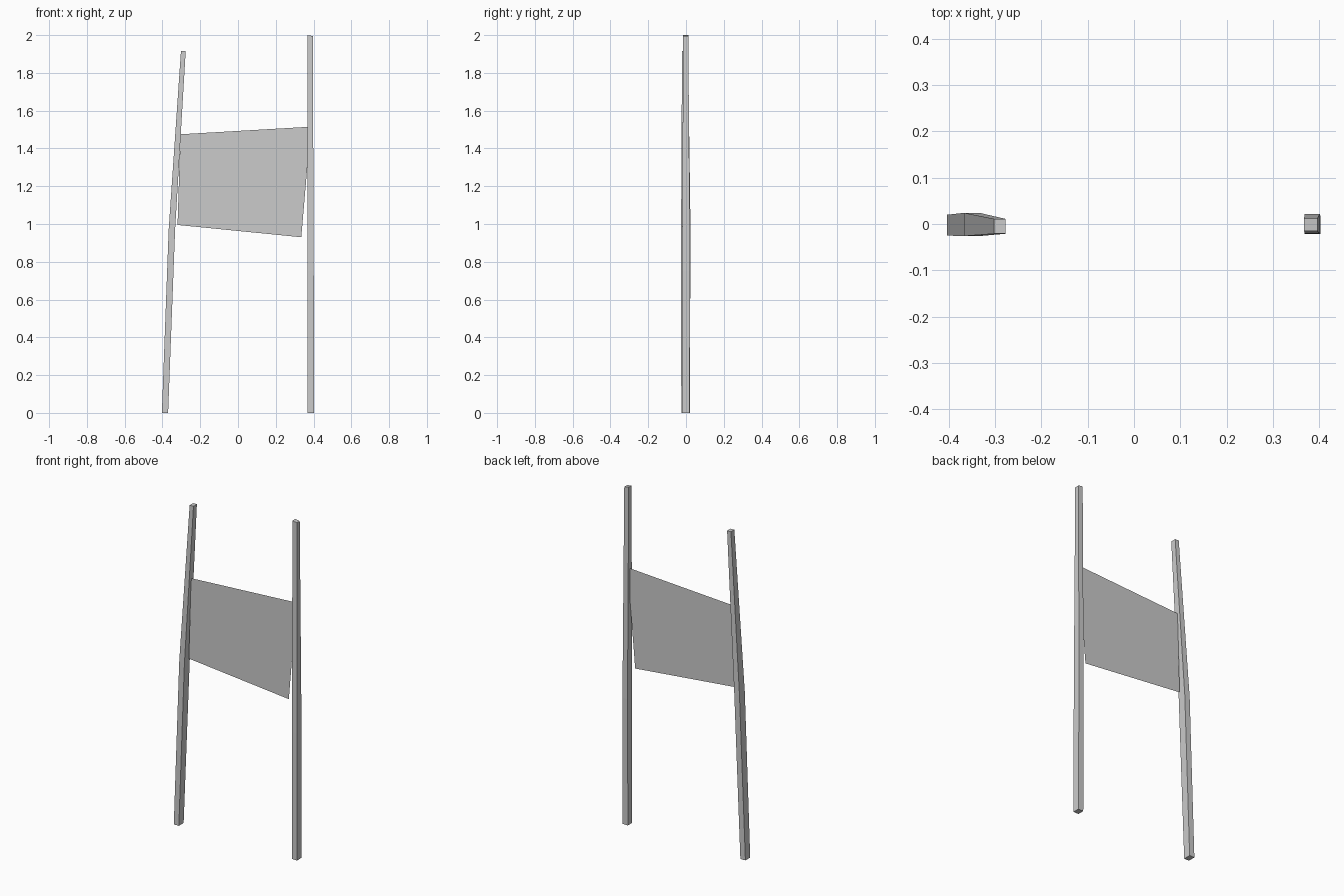
import bpy
import bmesh

old = bpy.data.objects.get("Cube")
if old:
    bpy.data.objects.remove(old, do_unlink=True)

grey = bpy.data.materials.new("plain grey")
grey.use_nodes = True
colour = (0.6, 0.6, 0.6, 1)
grey.diffuse_color = colour
grey.node_tree.nodes["Principled BSDF"].inputs["Base Color"].default_value = colour


def finish(name, bm):
    mesh = bpy.data.meshes.new(name)
    bm.to_mesh(mesh)
    bm.free()
    mesh.materials.append(grey)
    bpy.context.collection.objects.link(bpy.data.objects.new(name, mesh))


def post(name, sections, slant):
    """Loft a rough-cut square pole through (z, x0, x1, y0, y1) sections."""
    bm = bmesh.new()
    rings = []
    for z, x0, x1, y0, y1 in sections:
        corners = [(x0, y0), (x1, y0), (x1, y1), (x0, y1)]
        rings.append([bm.verts.new((x, y, z)) for x, y in corners])
    for low, high in zip(rings, rings[1:]):
        for i in range(4):
            j = (i + 1) % 4
            bm.faces.new((low[i], low[j], high[j], high[i]))
    bm.faces.new(rings[0][::-1])
    bm.faces.new(rings[-1])
    # Uneven cut at the top
    for v in rings[-1][1:3]:
        v.co.z -= slant
    bmesh.ops.recalc_face_normals(bm, faces=bm.faces)
    finish(name, bm)


# Leaning pole with a bend at mid height
post("right_post", [(0, -0.403, -0.37, -0.025, 0.02),
                    (0.97, -0.367, -0.333, -0.026, 0.024),
                    (1.915, -0.302, -0.277, -0.021, 0.011)], 0)

# Upright pole
post("left_post", [(0, 0.368, 0.402, -0.022, 0.018),
                   (0.75, 0.368, 0.401, -0.021, 0.022),
                   (2, 0.367, 0.396, -0.015, 0.012)], 0.005)

# Thin sign panel hung between the poles
bm = bmesh.new()
outline = [(-0.32, 0.995), (0.335, 0.93), (0.385, 1.515), (-0.305, 1.475)]
bm.faces.new([bm.verts.new((x, -0.003, z)) for x, z in outline])
finish("panel", bm)
